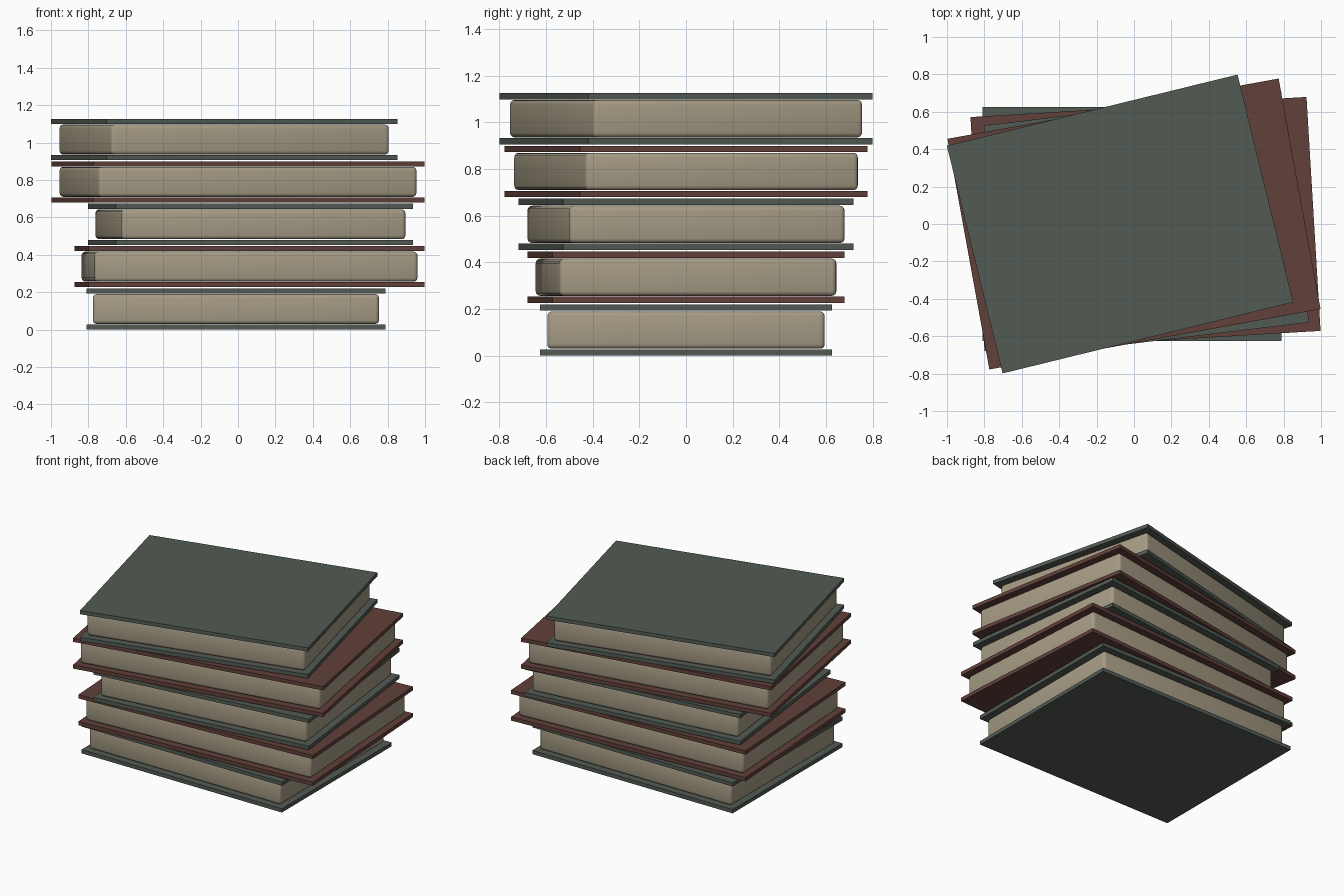
import bpy, math

if "Cube" in bpy.data.objects:
    bpy.data.objects.remove(bpy.data.objects["Cube"])


def material(name, rgb):
    m = bpy.data.materials.new(name)
    m.diffuse_color = (*rgb, 1.0)
    m.use_nodes = True
    m.node_tree.nodes["Principled BSDF"].inputs["Base Color"].default_value = m.diffuse_color
    return m


GREEN = material("grey green cover", (0.085, 0.105, 0.087))
RED = material("dark red cover", (0.12, 0.051, 0.042))
PAPER = material("old paper", (0.38, 0.33, 0.235))


def block(name, size, center, angle, mat, bevel=0.0):
    bpy.ops.mesh.primitive_cube_add(size=1, location=center, rotation=(0, 0, angle))
    ob = bpy.context.object
    ob.name = name
    ob.scale = size
    bpy.ops.object.transform_apply(location=False, rotation=False, scale=True)
    ob.data.materials.append(mat)
    if bevel:
        mod = ob.modifiers.new("rounded edges", "BEVEL")
        mod.width = bevel
        mod.segments = 3
        bpy.ops.object.modifier_apply(modifier=mod.name)
        bpy.ops.object.shade_smooth_by_angle(angle=math.radians(35))
    return ob


DEPTH = 1.253
PITCH = 0.2265    # height step from book to book
BOOK = 0.22       # thickness of one book
COVER = 0.027     # thickness of one cover board

# five books, each turned a little further than the one below
for i, x in enumerate((-0.011, 0.0615, 0.0665, 0.0, -0.0745)):
    width = 1.8 if i % 2 else 1.6
    mat = RED if i % 2 else GREEN
    z = i * PITCH
    angle = 0.06 * i
    n = i + 1
    block(f"bottom_cover_{n}", (width, DEPTH, COVER), (x, 0, z + COVER / 2), angle, mat)
    block(f"pages_{n}", (width - 0.07, DEPTH - 0.064, 0.16),
          (x, 0, z + BOOK / 2), angle, PAPER, 0.02)
    block(f"top_cover_{n}", (width, DEPTH, COVER), (x, 0, z + BOOK - COVER / 2), angle, mat)
